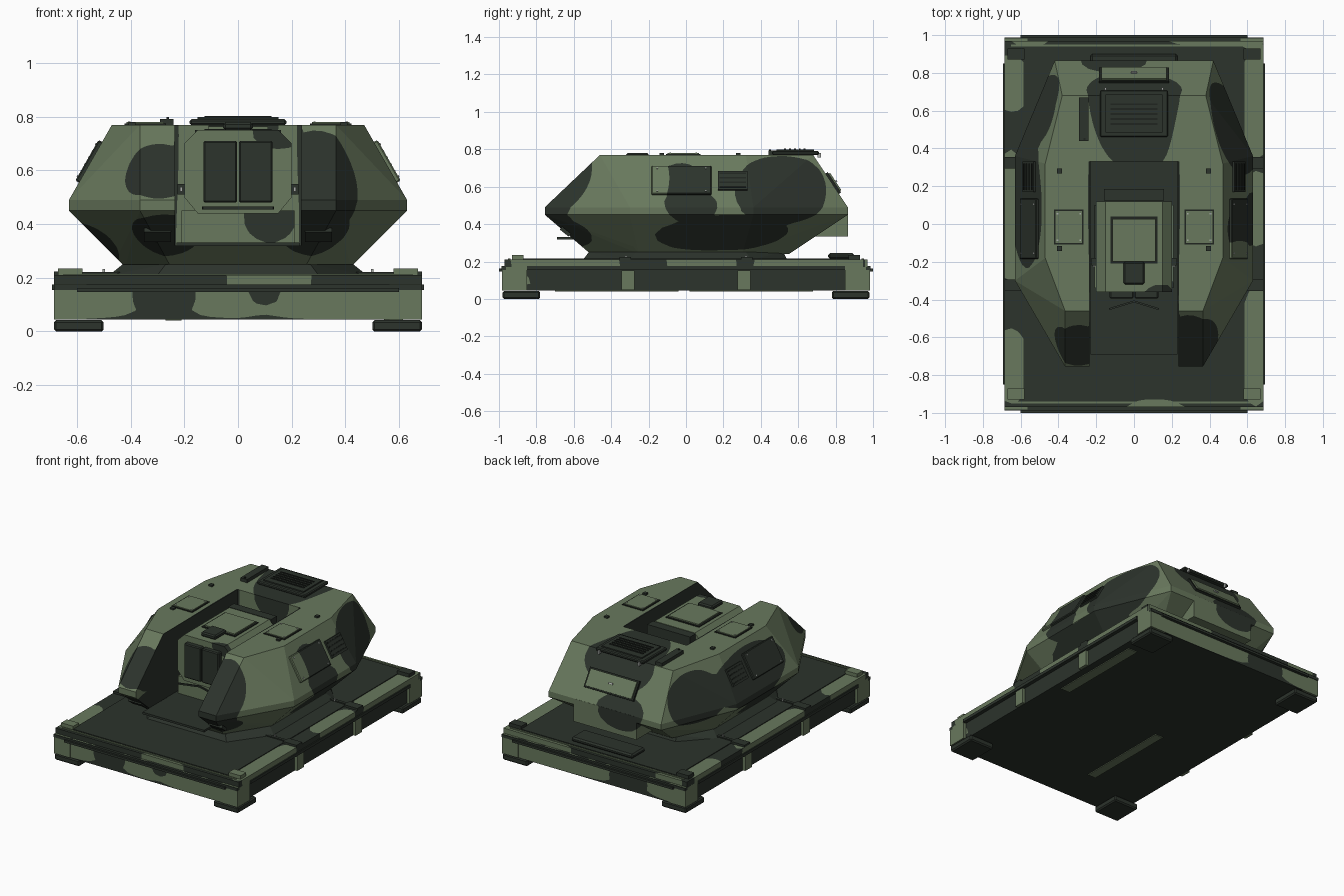
import bpy
import bmesh
from math import atan2, sin
from mathutils import Vector

default_cube = bpy.data.objects.get("Cube")
if default_cube:
    bpy.data.objects.remove(default_cube, do_unlink=True)


def make_material(name, red, green, blue):
    material = bpy.data.materials.new(name)
    material.use_nodes = True
    colour = (red, green, blue, 1)
    material.diffuse_color = colour
    shader = material.node_tree.nodes["Principled BSDF"]
    shader.inputs["Base Color"].default_value = colour
    shader.inputs["Roughness"].default_value = 0.8
    return material


light = make_material("light green", 0.14, 0.19, 0.11)
dark = make_material("dark green", 0.025, 0.033, 0.025)
black = make_material("shadow green", 0.014, 0.018, 0.014)
steel = make_material("bare steel", 0.4, 0.42, 0.4)


def add_object(name, bm, material):
    bmesh.ops.recalc_face_normals(bm, faces=bm.faces)
    mesh = bpy.data.meshes.new(name)
    bm.to_mesh(mesh)
    bm.free()
    mesh.materials.append(material)
    obj = bpy.data.objects.new(name, mesh)
    bpy.context.collection.objects.link(obj)
    return obj


def box(name, material, centre, size, rotation=(0, 0, 0), bevel=0):
    bm = bmesh.new()
    bmesh.ops.create_cube(bm, size=1)
    bmesh.ops.scale(bm, vec=size, verts=bm.verts)
    if bevel:
        bmesh.ops.bevel(bm, geom=bm.edges, offset=bevel, segments=1, affect='EDGES')
    obj = add_object(name, bm, material)
    obj.location = centre
    obj.rotation_euler = rotation
    return obj


def faceted_solid(name, material, rings):
    """Convex body from half outlines, each at its own height."""
    bm = bmesh.new()
    for z, outline in rings:
        for x, y in outline:
            for side in (-1, 1):
                bm.verts.new((side * x, y, z))
    bmesh.ops.convex_hull(bm, input=bm.verts)
    loose = [v for v in bm.verts if not v.link_faces]
    bmesh.ops.delete(bm, geom=loose, context='VERTS')
    bmesh.ops.dissolve_limit(bm, angle_limit=0.01, verts=bm.verts, edges=bm.edges)
    return add_object(name, bm, material)


def prism(name, material, profile, axis, start, end):
    """Extrude a flat profile along the x or y axis."""
    bm = bmesh.new()
    place = (lambda a, b: (start, a, b)) if axis == "x" else (lambda a, b: (a, start, b))
    face = bm.faces.new([bm.verts.new(place(a, b)) for a, b in profile])
    grown = bmesh.ops.extrude_face_region(bm, geom=[face])
    move = Vector((end - start, 0, 0)) if axis == "x" else Vector((0, end - start, 0))
    moved = [v for v in grown["geom"] if isinstance(v, bmesh.types.BMVert)]
    bmesh.ops.translate(bm, vec=move, verts=moved)
    return add_object(name, bm, material)


def camouflage(obj, second, blobs, step=0.035):
    """Cut the faces along the outlines of soft blobs and recolour the inside."""
    bm = bmesh.new()
    bm.from_mesh(obj.data)
    for axis in range(3):
        values = [v.co[axis] for v in bm.verts]
        normal = Vector([float(i == axis) for i in range(3)])
        cut = min(values) + step
        top = max(values)
        while cut < top - step / 3:
            bmesh.ops.bisect_plane(bm, geom=bm.verts[:] + bm.edges[:] + bm.faces[:],
                                   plane_co=normal * cut, plane_no=normal, dist=0.0001)
            cut += step

    def field(local):
        point = obj.matrix_basis @ local
        wobble = 0.09 * (sin(13 * point.x + 9 * point.y) + sin(15 * point.z - 8 * point.y))
        return wobble - 1 + min(sum(((p - c) / r) ** 2 for p, c, r in zip(point, centre, radii))
                                for centre, radii in blobs)

    level = {v: field(v.co) for v in bm.verts}
    outline = []
    for edge in bm.edges[:]:
        first, last = edge.verts
        a, b = level[first], level[last]
        if a * b < 0:
            share = min(max(a / (a - b), 0.02), 0.98)
            outline.append(bmesh.utils.edge_split(edge, first, share)[1])
    bmesh.ops.connect_verts(bm, verts=outline)
    obj.data.materials.append(second)
    for face in bm.faces:
        known = [level[v] for v in face.verts if v in level]
        face.material_index = int(sum(known) < 0 if known else
                                  field(face.calc_center_median()) < 0)
    bm.to_mesh(obj.data)
    bm.free()


# Platform: body, rim, deck and rails
body = box("platform_body", light, (0, 0, 0.11), (1.33, 1.96, 0.13))
camouflage(body, dark, [
    ((-0.66, 0, 0.1), (0.03, 0.93, 2)), ((0.66, 0, 0.1), (0.03, 0.93, 2)),
    ((0, 0, 0.04), (9, 9, 0.008)), ((-0.27, -1, 0.13), (0.12, 0.1, 0.12)),
    ((0.1, -1, 0.15), (0.06, 0.1, 0.055)), ((-0.25, 1, 0.12), (0.15, 0.1, 0.12))])
box("underside_patch", light, (-0.24, -0.37, 0.043), (0.06, 0.66, 0.006))
box("underside_patch", light, (0.58, 0.35, 0.043), (0.07, 0.66, 0.006))
rim = box("platform_rim", dark, (0, 0, 0.19), (1.37, 1.94, 0.04))
camouflage(rim, light, [
    ((-0.65, 0.75, 0.2), (0.1, 0.15, 1)), ((-0.65, 0.05, 0.2), (0.1, 0.36, 1)),
    ((-0.65, -0.75, 0.2), (0.1, 0.2, 1)), ((0.65, 0.65, 0.2), (0.1, 0.3, 1)),
    ((0.65, 0.08, 0.2), (0.1, 0.2, 1)), ((0.65, -0.65, 0.2), (0.1, 0.3, 1)),
    ((0.12, -1, 0.2), (0.17, 0.07, 1)), ((0.45, 1, 0.2), (0.3, 0.07, 1)),
    ((-0.55, 1, 0.2), (0.12, 0.07, 1))])
box("deck", dark, (0, 0, 0.205), (1.17, 1.86, 0.02))
box("rear_deck_panel", dark, (0, 0.83, 0.23), (0.46, 0.14, 0.03), bevel=0.01)
for end in (-1, 1):
    box("end_rail", dark, (0, end * 0.985, 0.155), (1.2, 0.03, 0.015))
    box("end_ledge", dark, (0, end * 0.975, 0.165), (1.37, 0.025, 0.02))
    box("end_lip", light, (0, end * 0.945, 0.21), (1.3, 0.012, 0.01))
for side in (-1, 1):
    box("side_rail", dark, (side * 0.68, 0, 0.165), (0.025, 1.7, 0.02))
    for end in (-1, 1):
        box("foot", dark, (side * 0.593, end * 0.88, 0.021), (0.185, 0.2, 0.042), bevel=0.008)
        box("corner_post", light, (side * 0.625, end * 0.917, 0.11), (0.12, 0.132, 0.132))
        box("middle_post", light, (side * 0.66, end * 0.31, 0.1), (0.05, 0.07, 0.105))
        box("corner_clamp", light if end < 0 else dark,
            (side * 0.625, end * 0.9, 0.222), (0.09, 0.06, 0.024))
        box("middle_clamp", dark, (side * 0.635, end * 0.325, 0.212), (0.1, 0.06, 0.024))
        box("lashing_strap", dark, (side * 0.52, end * 0.325, 0.217), (0.16, 0.02, 0.01))
        box("lashing_bolt", steel, (side * 0.5, end * 0.32, 0.224), (0.01, 0.01, 0.016))

# Turning collar under the turret
faceted_solid("turret_collar", dark, [
    (0.21, [(0.3, -0.55), (0.48, -0.3), (0.48, 0.35), (0.3, 0.54)]),
    (0.25, [(0.27, -0.52), (0.43, -0.27), (0.43, 0.32), (0.29, 0.52)])])

# Turret hull, with the gun slot cut out of the front
ridge = [(0.365, -0.755), (0.63, -0.3), (0.63, 0.36), (0.42, 0.865)]
hull = faceted_solid("turret_hull", light, [
    (0.24, [(0.25, -0.51), (0.42, -0.25), (0.42, 0.3), (0.28, 0.55)]),
    (0.28, [(0.27, -0.54), (0.45, -0.28), (0.45, 0.33), (0.3, 0.59)]),
    (0.45, ridge), (0.49, ridge),
    (0.77, [(0.365, -0.46), (0.47, -0.18), (0.47, 0.32), (0.38, 0.68)])])
cutter = box("slot_cutter", dark, (0, -0.335, 0.66), (0.47, 1.33, 0.68))
cutter.hide_render = True
slot = hull.modifiers.new("gun slot", 'BOOLEAN')
slot.operation = 'DIFFERENCE'
slot.solver = 'EXACT'
slot.object = cutter
bpy.context.view_layer.objects.active = hull
bpy.ops.object.modifier_apply(modifier=slot.name)
bpy.data.objects.remove(cutter, do_unlink=True)
while len(hull.data.materials) > 1:
    hull.data.materials.pop()
camouflage(hull, dark, [
    ((-0.3, -0.64, 0.59), (0.14, 0.2, 0.13)), ((-0.28, -0.65, 0.36), (0.13, 0.2, 0.09)),
    ((0.3, -0.64, 0.58), (0.16, 0.25, 0.22)), ((0.3, -0.65, 0.36), (0.14, 0.2, 0.09)),
    ((-0.6, 0.15, 0.62), (0.14, 0.38, 0.2)), ((-0.54, 0.65, 0.6), (0.17, 0.25, 0.2)),
    ((0.58, 0.56, 0.62), (0.2, 0.3, 0.24)), ((0.55, -0.02, 0.62), (0.1, 0.13, 0.12)),
    ((0.6, 0.02, 0.5), (0.12, 0.15, 0.1)),
    ((0.55, 0.22, 0.34), (0.2, 0.38, 0.11)), ((-0.55, -0.1, 0.34), (0.2, 0.3, 0.1)),
    ((0, 0.62, 0.74), (0.25, 0.36, 0.2)), ((-0.1, 0.85, 0.5), (0.18, 0.1, 0.1)),
    ((-0.235, 0.1, 0.5), (0.01, 0.7, 0.5)), ((0.235, 0.1, 0.5), (0.01, 0.7, 0.5))])
bustle = prism("rear_bustle", light, [(0.48, 0.28), (0.63, 0.335), (0.865, 0.335),
                                      (0.866, 0.49), (0.48, 0.49)], "x", -0.235, 0.235)
camouflage(bustle, dark, [((-0.1, 0.85, 0.47), (0.16, 0.2, 0.1))])
box("slot_floor", dark, (0, -0.18, 0.325), (0.46, 1.02, 0.014))

# Gun cradle in the slot, with its closed front doors
cradle = prism("gun_cradle", light, [(-0.2, 0.5), (-0.15, 0.44), (0.15, 0.44), (0.2, 0.5),
                                     (0.2, 0.7), (0.15, 0.75), (-0.15, 0.75), (-0.2, 0.7)],
               "y", -0.36, 0.12)
camouflage(cradle, dark, [((0.15, -0.36, 0.74), (0.1, 0.04, 0.06)),
                          ((-0.2, -0.1, 0.5), (0.06, 0.2, 0.12))])
pedestal = box("cradle_pedestal", light, (0, -0.12, 0.39), (0.42, 0.44, 0.12))
camouflage(pedestal, dark, [((0.12, -0.34, 0.42), (0.1, 0.1, 0.09)),
                            ((-0.2, -0.05, 0.4), (0.05, 0.2, 0.1))])
for side in (-1, 1):
    box("front_door", dark, (side * 0.066, -0.375, 0.595), (0.126, 0.04, 0.23), bevel=0.006)
    box("front_guard_bar", dark, (side * 0.065, -0.43, 0.46), (0.14, 0.01, 0.01),
        (0, 0, -side * 0.3))
    box("trunnion", dark, (side * 0.21, -0.2, 0.53), (0.03, 0.04, 0.04))
    box("trunnion_bolt", steel, (side * 0.212, -0.223, 0.53), (0.01, 0.008, 0.015))
box("cradle_hatch_seal", black, (0, -0.085, 0.752), (0.25, 0.25, 0.006))
box("cradle_hatch", light, (0, -0.085, 0.757), (0.225, 0.225, 0.012))
box("sight_housing", dark, (0, -0.26, 0.765), (0.11, 0.12, 0.03), bevel=0.008)
box("cradle_rear_box", dark, (0, 0.155, 0.69), (0.32, 0.06, 0.12))

# Roof fittings
box("roof_vent_base", dark, (0, 0.585, 0.78), (0.36, 0.25, 0.022), bevel=0.006)
box("roof_vent", dark, (0, 0.585, 0.793), (0.3, 0.2, 0.012))
for row in range(5):
    box("vent_slat", black, (0, 0.53 + row * 0.026, 0.8), (0.25, 0.01, 0.006))
box("roof_strip", dark, (-0.265, 0.555, 0.78), (0.05, 0.23, 0.025))
box("roof_aerial", black, (-0.262, 0.45, 0.785), (0.01, 0.01, 0.03))
slope = atan2(0.16, 0.28)
for side in (-1, 1):
    box("hatch_seal", black, (side * 0.345, -0.015, 0.771), (0.155, 0.185, 0.008))
    box("roof_hatch", light, (side * 0.345, -0.015, 0.775), (0.14, 0.17, 0.01))
    for y in (-0.13, 0.28):
        box("roof_stud", dark, (side * 0.395, y, 0.775), (0.025, 0.025, 0.012))
    # Side panels lying on the sloping upper wall
    tilt = (0, -side * slope, 0)
    panel = box("side_panel", dark, (side * 0.552, -0.025, 0.632), (0.025, 0.32, 0.175),
                tilt, 0.005)
    if side > 0:
        camouflage(panel, light, [((0.56, -0.2, 0.62), (0.3, 0.11, 0.2))])
    for end in (-1, 1):
        for rise in (-0.06, 0.06):
            box("panel_bolt", steel, (side * (0.563 - rise * 0.57), end * 0.13 - 0.025,
                                      0.638 + rise), (0.006, 0.008, 0.008), tilt)
            box("hatch_bolt", steel, (side * 0.345 + rise, end * 0.07 - 0.015, 0.78),
                (0.008, 0.008, 0.004))
    box("side_grille", dark, (side * 0.552, 0.25, 0.63), (0.02, 0.16, 0.115), tilt)
    for row in range(4):
        rise = (row - 1.5) * 0.024
        box("grille_slat", black, (side * (0.562 - rise * 0.57), 0.25, 0.635 + rise),
            (0.006, 0.14, 0.008), tilt)
    box("lower_front_panel", dark, (side * 0.3, -0.645, 0.36), (0.1, 0.02, 0.06),
        (atan2(0.215, 0.17), 0, 0))
    box("lifting_hook", steel, (side * 0.15, 0.712, 0.768), (0.01, 0.02, 0.025))

# Rear access panel on the sloping back wall
lean = (atan2(0.185, 0.28), 0, 0)
box("rear_panel_seal", black, (0, 0.785, 0.618), (0.37, 0.02, 0.13), lean)
box("rear_panel", light, (0, 0.79, 0.621), (0.345, 0.025, 0.11), lean)
box("rear_handle", steel, (0, 0.802, 0.629), (0.03, 0.012, 0.01), lean)
